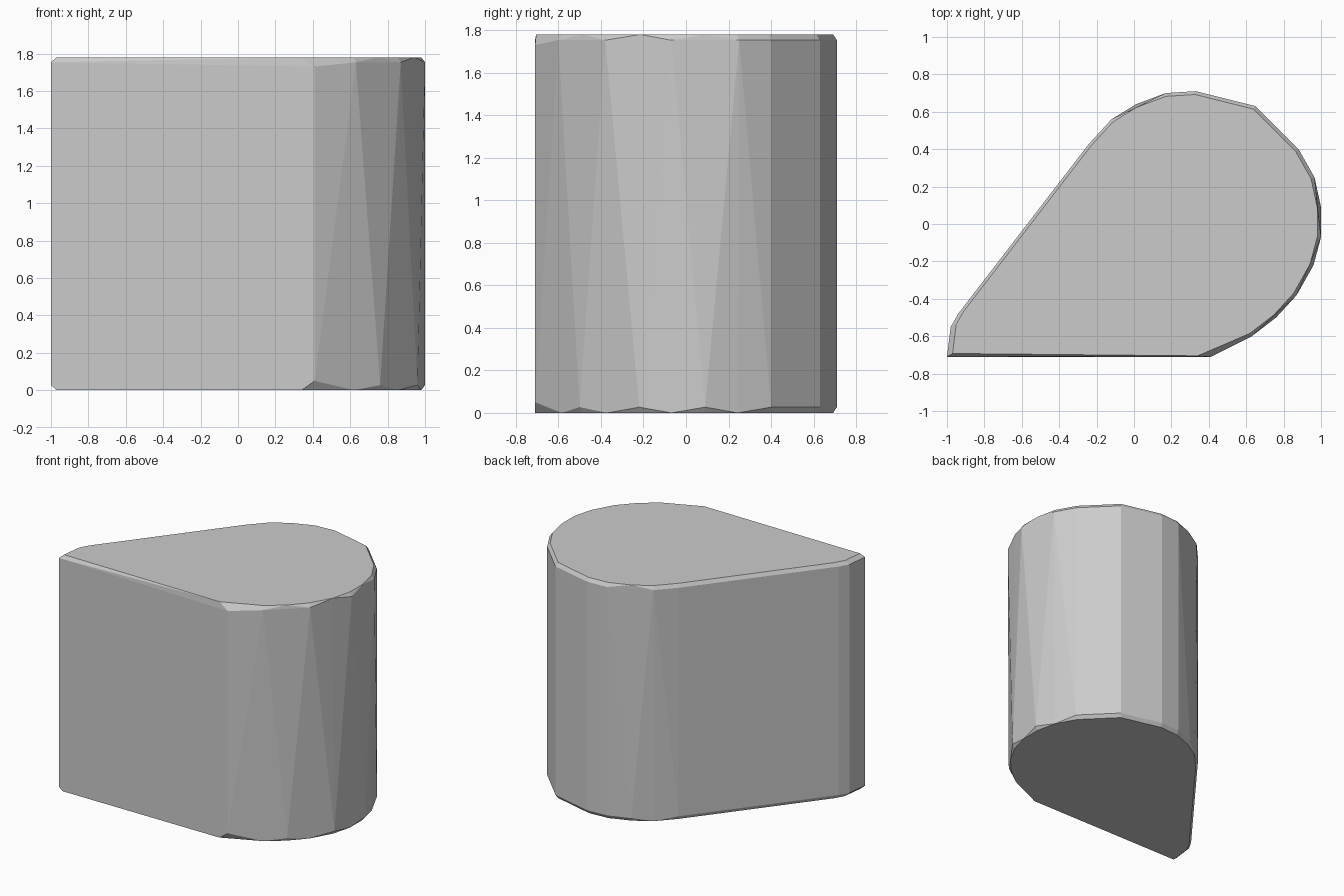
import bpy
import bmesh

HEIGHT = 1.78
CHAMFER = 0.027
INSET = 0.975
CENTRE = (0.2, 0.0)

# Rounded wedge outline. Flags: does the wall reach a (top, bottom) corner here,
# otherwise the point belongs only to the flat cap.
BOTH, TOP, BOTTOM = "both", "top", "bottom"
OUTLINE = [
    (-1.0, -0.71, BOTH), (0.63, -0.6, TOP), (0.76, -0.5, BOTTOM),
    (0.87, -0.38, TOP), (0.96, -0.22, BOTTOM), (1.0, -0.07, TOP),
    (1.0, 0.09, BOTTOM), (0.965, 0.25, TOP), (0.88, 0.4, BOTH),
    (0.65, 0.63, BOTH), (0.33, 0.71, BOTH), (0.17, 0.7, BOTH),
    (0.01, 0.64, BOTTOM), (-0.12, 0.56, TOP), (-0.24, 0.43, BOTH),
    (-0.94, -0.48, BOTH), (-0.98, -0.55, BOTH),
]


def make_material(name, colour):
    material = bpy.data.materials.new(name)
    material.use_nodes = True
    material.diffuse_color = colour
    shader = next(n for n in material.node_tree.nodes if n.type == "BSDF_PRINCIPLED")
    shader.inputs["Base Color"].default_value = colour
    return material


def toward_centre(x, y):
    cx, cy = CENTRE
    return cx + (x - cx) * INSET, cy + (y - cy) * INSET


def wedge_points():
    points = []
    for x, y, walls in OUTLINE:
        inner = toward_centre(x, y)
        # Flat caps sit slightly inside the wall
        points.append((*inner, HEIGHT))
        points.append((*inner, 0))
        # Wall corners stop short of the caps to leave a chipped edge
        if walls != BOTTOM:
            points.append((x, y, HEIGHT - CHAMFER))
        if walls != TOP:
            points.append((x, y, CHAMFER))
    # Flat front: clipped right corner and sharp bottom edge
    points += [(0.41, -0.71, HEIGHT - 0.05), (0.41, -0.71, 0.05)]
    points += [(0.34, -0.705, HEIGHT), (0.34, -0.71, 0), (-0.97, -0.71, 0)]
    return points


def build_hull(name, points, material):
    bm = bmesh.new()
    for point in points:
        bm.verts.new(point)
    result = bmesh.ops.convex_hull(bm, input=bm.verts)
    unused = {v for v in result["geom_interior"] + result["geom_unused"]
              if isinstance(v, bmesh.types.BMVert)}
    bmesh.ops.delete(bm, geom=list(unused), context="VERTS")
    # Merge flat areas back into single faces
    bmesh.ops.dissolve_limit(bm, angle_limit=0.01, verts=bm.verts, edges=bm.edges)
    bmesh.ops.recalc_face_normals(bm, faces=bm.faces)
    mesh = bpy.data.meshes.new(name)
    bm.to_mesh(mesh)
    bm.free()
    mesh.materials.append(material)
    obj = bpy.data.objects.new(name, mesh)
    bpy.context.collection.objects.link(obj)
    return obj


default_cube = bpy.data.objects.get("Cube")
if default_cube:
    bpy.data.objects.remove(default_cube, do_unlink=True)

# Faceted rounded wedge block
grey = make_material("plain grey", (0.6, 0.6, 0.6, 1.0))
build_hull("wedge_block", wedge_points(), grey)
